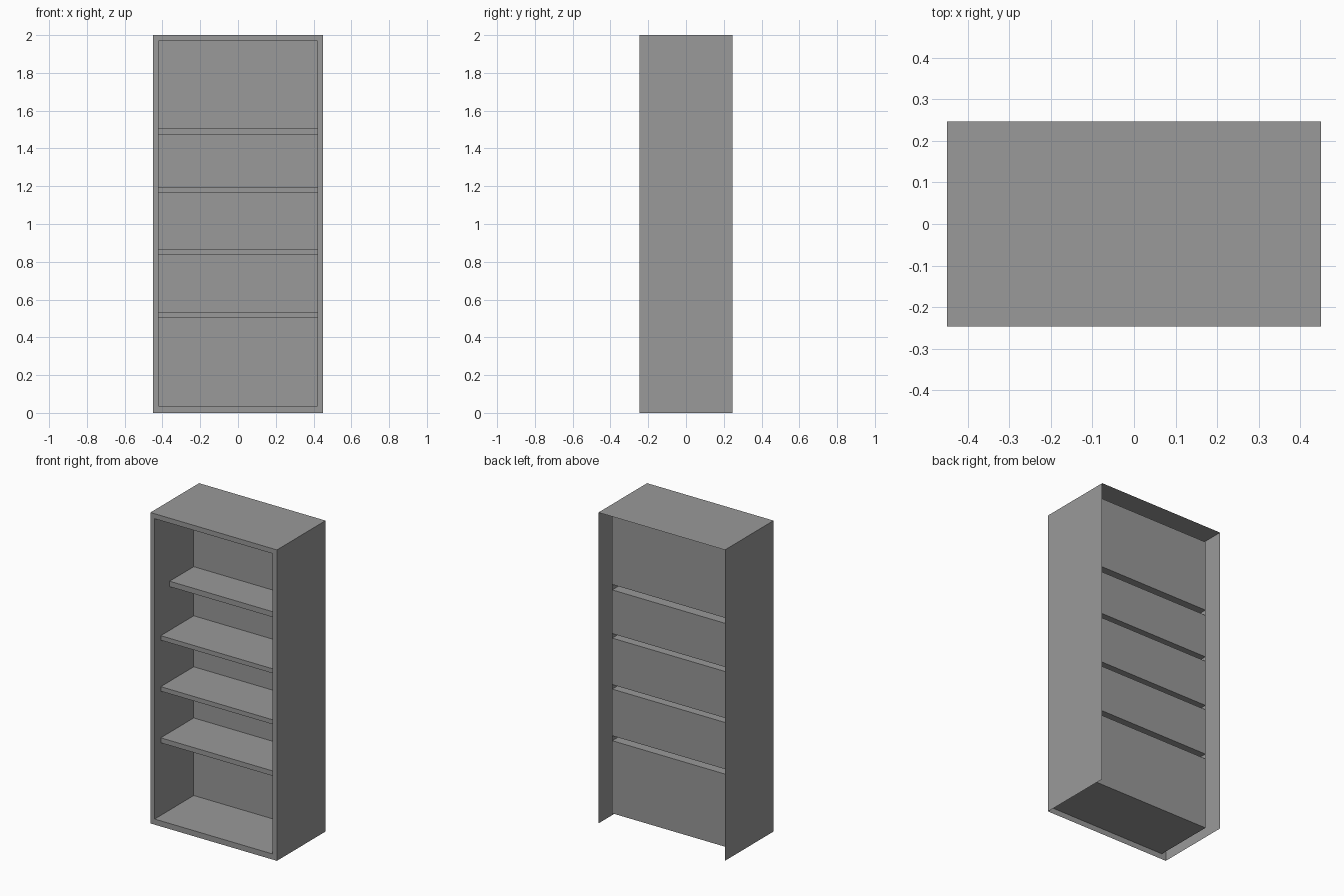
import bpy
import bmesh
from mathutils import Vector

cube = bpy.data.objects.get("Cube")
if cube:
    bpy.data.objects.remove(cube)

grey = bpy.data.materials.new("plain grey")
grey.use_nodes = True
colour = (0.32, 0.32, 0.32, 1)
grey.diffuse_color = colour
grey.node_tree.nodes["Principled BSDF"].inputs["Base Color"].default_value = colour

SIDES = {
    "left": Vector((1, 0, 0)), "right": Vector((-1, 0, 0)),
    "back": Vector((0, 1, 0)), "front": Vector((0, -1, 0)),
    "top": Vector((0, 0, 1)), "bottom": Vector((0, 0, -1)),
}


def finish(name, bm):
    mesh = bpy.data.meshes.new(name)
    bm.to_mesh(mesh)
    bm.free()
    mesh.materials.append(grey)
    obj = bpy.data.objects.new(name, mesh)
    bpy.context.collection.objects.link(obj)


def shell(name, half_x, y, z, keep, inward=False):
    """Box surface that keeps only the named sides."""
    bm = bmesh.new()
    bmesh.ops.create_cube(bm, size=1)
    bm.normal_update()
    unwanted = [f for f in bm.faces
                if not any(f.normal.dot(SIDES[s]) > 0.9 for s in keep)]
    bmesh.ops.delete(bm, geom=unwanted, context="FACES")
    for v in bm.verts:
        v.co = (v.co.x * 2 * half_x,
                y[0] if v.co.y < 0 else y[1],
                z[0] if v.co.z < 0 else z[1])
    if inward:
        bmesh.ops.reverse_faces(bm, faces=bm.faces[:])
    finish(name, bm)


OUTER, INNER = 0.45, 0.42
FRONT, REAR, BACKING = -0.247, 0.247, 0.15
FLOOR, CEILING = 0.036, 1.968

# Outer casing, open underneath and behind
shell("outer_casing", OUTER, (FRONT, REAR), (0, 2), ("left", "right", "top"))

# Flat frame around the front opening
bm = bmesh.new()
outer = [bm.verts.new((x * OUTER, FRONT, z))
         for x, z in ((-1, 0), (1, 0), (1, 2), (-1, 2))]
inner = [bm.verts.new((x * INNER, FRONT, z))
         for x, z in ((-1, FLOOR), (1, FLOOR), (1, CEILING), (-1, CEILING))]
for i in range(4):
    j = (i + 1) % 4
    bm.faces.new((outer[i], outer[j], inner[j], inner[i]))
finish("front_frame", bm)

# Inner walls, floor and ceiling of the cabinet
shell("inner_lining", INNER, (FRONT, BACKING), (FLOOR, CEILING),
      ("left", "right", "top", "bottom"), inward=True)

# Shelves, hollow at the rear: underside, upper side, front edge
shelves = [
    (0.503, 0.535, -0.185),
    (0.835, 0.864, -0.185),
    (1.163, 1.192, -0.185),
    (1.473, 1.508, -0.095),
]
for n, (low, high, edge) in enumerate(shelves, 1):
    shell(f"shelf_{n}", INNER, (edge, BACKING), (low, high),
          ("front", "top", "bottom"))

# Back panels between the shelves
starts = [FLOOR] + [s[1] for s in shelves]
ends = [s[0] for s in shelves] + [CEILING]
for n, span in enumerate(zip(starts, ends), 1):
    shell(f"back_panel_{n}", INNER, (BACKING, REAR), span, ("front",))
